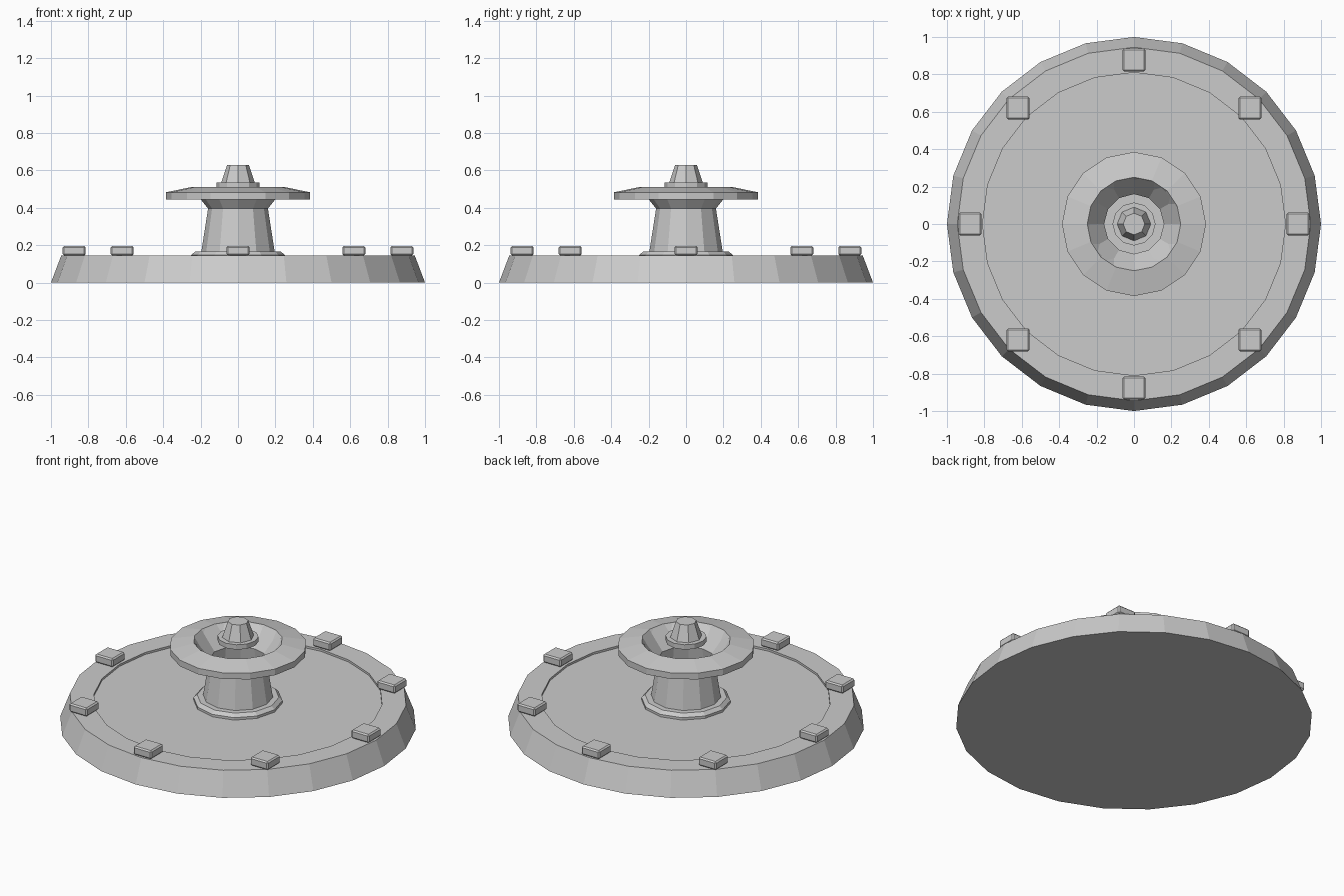
import bpy, bmesh
from math import cos, sin, pi, radians

if "Cube" in bpy.data.objects:
    bpy.data.objects.remove(bpy.data.objects["Cube"])


def lathe(name, profile, sides, cap_start=False, cap_end=False, closed=False, flip=False):
    """Spin an (r, z) profile around the z axis, flat shaded."""
    bm = bmesh.new()
    rings = []
    for r, z in profile:
        rings.append([bm.verts.new((r * cos(2 * pi * i / sides),
                                    r * sin(2 * pi * i / sides), z))
                      for i in range(sides)])
    pairs = list(zip(rings, rings[1:]))
    if closed:
        pairs.append((rings[-1], rings[0]))
    for a, b in pairs:
        for i in range(sides):
            j = (i + 1) % sides
            bm.faces.new((a[i], a[j], b[j], b[i]))
    if cap_start:
        bm.faces.new(list(reversed(rings[0])))
    if cap_end:
        bm.faces.new(rings[-1])
    if closed or (cap_start and cap_end):
        bmesh.ops.recalc_face_normals(bm, faces=bm.faces)
    mesh = bpy.data.meshes.new(name)
    bm.to_mesh(mesh)
    bm.free()
    obj = bpy.data.objects.new(name, mesh)
    bpy.context.collection.objects.link(obj)
    return obj


# Round basin with a shallow recessed pool surface
lathe("basin", [(1.0, 0), (0.945, 0.145), (0.81, 0.145), (0.81, 0.132)], 24,
      cap_start=True, cap_end=True)

# Hollow pedestal: foot flange, tapered column and flared neck
lathe("pedestal", [(0.25, 0.132), (0.25, 0.147), (0.23, 0.166), (0.196, 0.166),
                   (0.16, 0.396), (0.25, 0.508)], 12)

# Upper bowl ring around the flared neck
lathe("upper_bowl", [(0.205, 0.445), (0.385, 0.445), (0.385, 0.483), (0.25, 0.511)],
      16, closed=True)

# Spout collar and nozzle
lathe("spout_collar", [(0.115, 0.505), (0.115, 0.535)], 12, True, True)
lathe("spout_nozzle", [(0.09, 0.535), (0.058, 0.63)], 8, True, True)

# Eight bevelled stones around the rim, all aligned to the axes
for i in range(8):
    a = radians(45 * i)
    bpy.ops.mesh.primitive_cube_add(size=1, location=(0.876 * cos(a), 0.876 * sin(a), 0.171))
    stone = bpy.context.object
    stone.name = f"rim_stone_{i + 1}"
    stone.scale = (0.122, 0.122, 0.052)
    bpy.ops.object.transform_apply(location=False, rotation=False, scale=True)
    bevel = stone.modifiers.new("bevel", 'BEVEL')
    bevel.width = 0.008
    bevel.segments = 1
